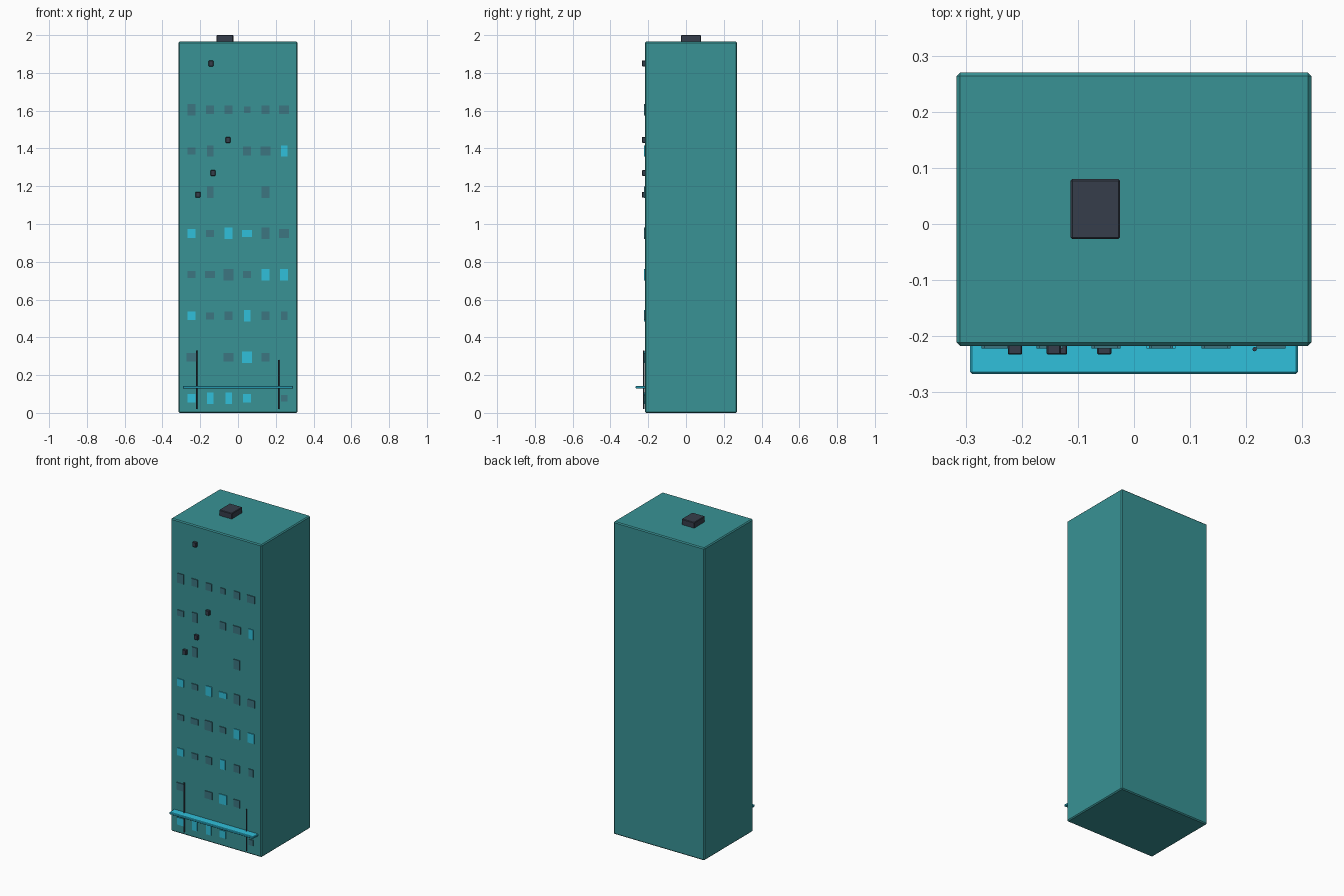
import bpy
import math

cube = bpy.data.objects.get("Cube")
if cube:
    bpy.data.objects.remove(cube, do_unlink=True)


def material(name, color):
    mat = bpy.data.materials.new(name)
    mat.use_nodes = True
    rgba = (*color, 1)
    mat.diffuse_color = rgba
    mat.node_tree.nodes["Principled BSDF"].inputs["Base Color"].default_value = rgba
    return mat


teal = material("teal wall", (0.04, 0.29, 0.3))
dim = material("dim window", (0.045, 0.18, 0.22))
cyan = material("bright cyan", (0.03, 0.53, 0.71))
charcoal = material("charcoal", (0.037, 0.048, 0.07))


def box(name, low, high, mat, bevel=0):
    center = [(a + b) / 2 for a, b in zip(low, high)]
    bpy.ops.mesh.primitive_cube_add(size=1, location=center)
    obj = bpy.context.object
    obj.name = name
    obj.scale = [b - a for a, b in zip(low, high)]
    bpy.ops.object.transform_apply(location=False, rotation=False, scale=True)
    obj.data.materials.append(mat)
    if bevel:
        mod = obj.modifiers.new("edge chamfer", "BEVEL")
        mod.width = bevel
        mod.segments = 1
    return obj


FRONT = -0.217

# Tower and rooftop unit
box("tower_body", (-0.316, FRONT, 0), (0.316, 0.27, 1.965), teal, 0.006)
box("roof_unit", (-0.113, -0.027, 1.96), (-0.025, 0.08, 2), charcoal, 0.003)

# Entrance awning
box("awning", (-0.292, -0.267, 0.129), (0.292, -0.212, 0.143), cyan, 0.003)

# Windows, bottom row first: width letter then height letter, capitals are lit
WIDTH = {"n": 0.034, "m": 0.043, "w": 0.052}
HEIGHT = {"s": 0.036, "m": 0.046, "t": 0.06}
ROWS = [
    "MM NT NT MM -- ns",
    "wm -- wm WT mm --",
    "MM ms mm NT mm nm",
    "ms ws wt ms MT MT",
    "MM ms MT WS mt wm",
    "-- nt -- -- mt --",
    "ms nt -- mm wm NT",
    "mt mm mm ns mm wm",
]
for row, codes in enumerate(ROWS):
    z = 0.077 + row * 0.2183
    for col, code in enumerate(codes.split()):
        if code == "--":
            continue
        x = -0.246 + col * 0.098
        w = WIDTH[code[0].lower()] / 2
        h = HEIGHT[code[1].lower()] / 2
        box(f"window_{row}_{col}", (x - w, FRONT - 0.005, z - h),
            (x + w, FRONT + 0.003, z + h), cyan if code.isupper() else dim)

# Wall-mounted air conditioners
for x, z in [(-0.143, 1.85), (-0.053, 1.445), (-0.132, 1.27), (-0.212, 1.155)]:
    box("air_conditioner", (x - 0.0125, -0.233, z - 0.015),
        (x + 0.0125, FRONT + 0.002, z + 0.015), charcoal, 0.002)

# Drain pipes
for name, x, top in [("right_pipe", -0.219, 0.33), ("left_pipe", 0.215, 0.28)]:
    bottom = 0.02
    bpy.ops.mesh.primitive_cylinder_add(
        vertices=8, radius=0.004, depth=top - bottom,
        location=(x, -0.223, (top + bottom) / 2))
    pipe = bpy.context.object
    pipe.name = name
    pipe.data.materials.append(charcoal)
    bpy.ops.object.shade_smooth_by_angle(angle=math.radians(50))
